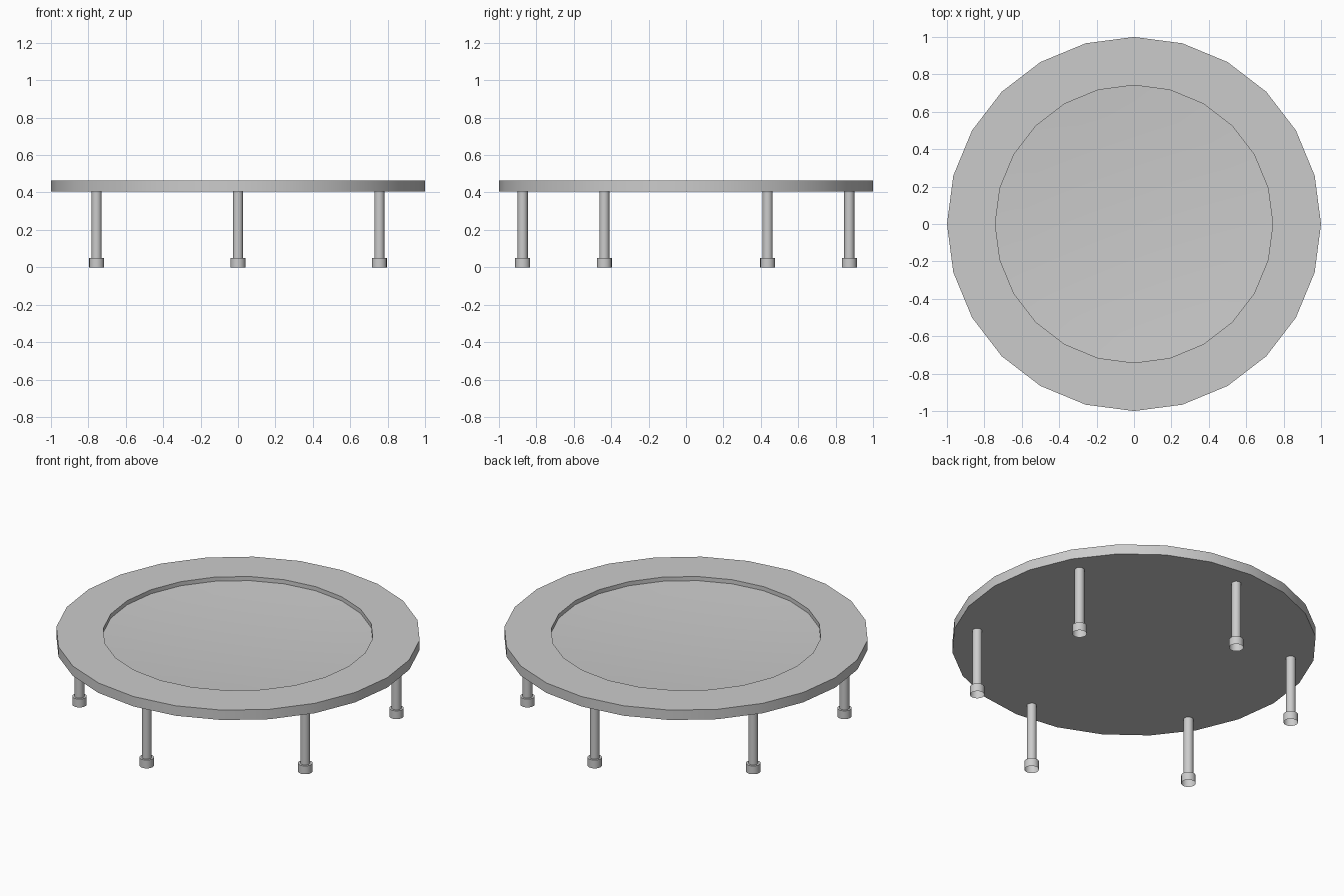
import bpy, math

cube = bpy.data.objects.get("Cube")
if cube:
    bpy.data.objects.remove(cube, do_unlink=True)


def make_material(name, rgb):
    mat = bpy.data.materials.new(name)
    mat.use_nodes = True
    mat.diffuse_color = (*rgb, 1)
    mat.node_tree.nodes["Principled BSDF"].inputs["Base Color"].default_value = (*rgb, 1)
    return mat


grey = make_material("light grey", (0.6, 0.6, 0.6))


def lathe(name, profile, sides, location=(0, 0, 0)):
    """Spin (radius, z) points about z; a zero radius makes a single pole."""
    verts, rings, faces = [], [], []
    for r, z in profile:
        start = len(verts)
        count = sides if r > 0 else 1
        for i in range(count):
            a = math.tau * i / sides
            verts.append((r * math.cos(a), r * math.sin(a), z))
        rings.append([start + i % count for i in range(sides)])
    for low, high in zip(rings, rings[1:]):
        for i in range(sides):
            j = (i + 1) % sides
            quad = [low[i], low[j], high[j], high[i]]
            faces.append(list(dict.fromkeys(quad)))
    mesh = bpy.data.meshes.new(name)
    mesh.from_pydata(verts, [], faces)
    mesh.materials.append(grey)
    obj = bpy.data.objects.new(name, mesh)
    obj.location = location
    bpy.context.collection.objects.link(obj)
    bpy.ops.object.select_all(action="DESELECT")
    obj.select_set(True)
    bpy.context.view_layer.objects.active = obj
    bpy.ops.object.shade_smooth_by_angle(angle=math.radians(30))
    return obj


DECK_BOTTOM, DECK_TOP, MAT_EDGE, SAG = 0.405, 0.465, 0.44, 0.025
MAT_RADIUS, LEG_CIRCLE, FOOT_HEIGHT = 0.742, 0.873, 0.05

# Round frame with a flat underside and a raised border
lathe("frame", [(0, DECK_BOTTOM), (1, DECK_BOTTOM), (1, DECK_TOP),
                (MAT_RADIUS, DECK_TOP), (MAT_RADIUS, MAT_EDGE)], 24)

# Jumping mat, sagging slightly towards the middle
steps = [1, 0.8, 0.6, 0.4, 0.2, 0]
lathe("jumping_mat", [(MAT_RADIUS * t, MAT_EDGE - SAG * (1 - t * t)) for t in steps], 24)

# Six tubular legs with hollow rubber feet
for n in range(6):
    a = math.radians(30 + 60 * n)
    spot = (LEG_CIRCLE * math.cos(a), LEG_CIRCLE * math.sin(a), 0)
    lathe(f"leg_{n + 1}", [(0.027, FOOT_HEIGHT), (0.027, DECK_BOTTOM)], 16, spot)
    lathe(f"foot_{n + 1}", [(0.04, 0), (0.04, FOOT_HEIGHT), (0, FOOT_HEIGHT)], 16, spot)
